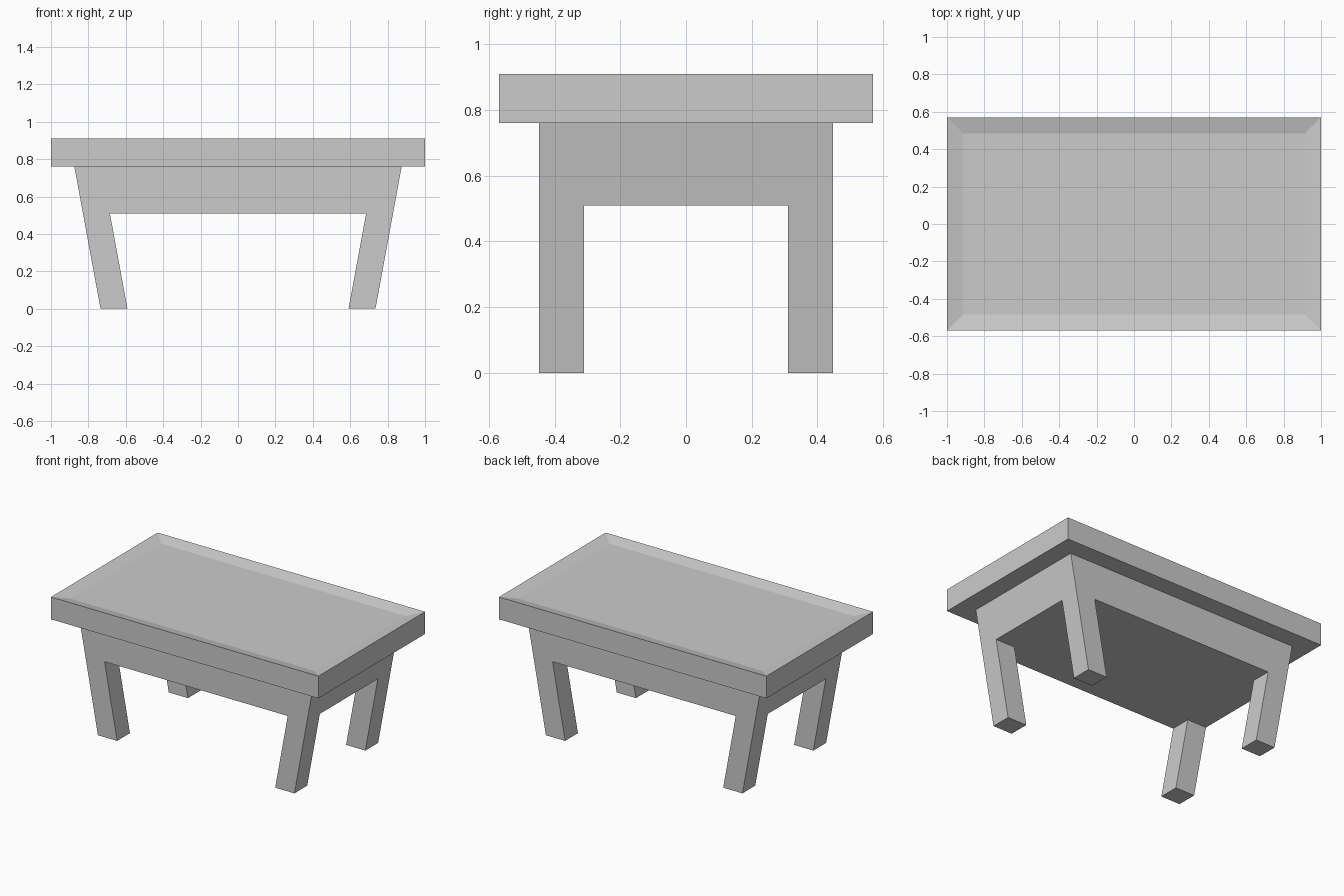
import bpy, bmesh
from mathutils import Matrix, Vector

if "Cube" in bpy.data.objects:
    bpy.data.objects.remove(bpy.data.objects["Cube"])

TOP_Z, APRON_Z, BOARD_Z = 0.91, 0.51, 0.76
SLOPE = 0.14 / 0.76          # sideways lean of the legs per unit of height


def box(half_x, half_y, z0, z1):
    bm = bmesh.new()
    size = Matrix.Diagonal((2 * half_x, 2 * half_y, z1 - z0, 1))
    bmesh.ops.create_cube(bm, size=1, matrix=Matrix.Translation((0, 0, (z0 + z1) / 2)) @ size)
    return bm


def finish(bm, name):
    bmesh.ops.recalc_face_normals(bm, faces=bm.faces)
    mesh = bpy.data.meshes.new(name)
    bm.to_mesh(mesh)
    bm.free()
    bpy.context.collection.objects.link(bpy.data.objects.new(name, mesh))


# Table top: slab with a shallow dished upper face
bm = box(1.0, 0.57, BOARD_Z, TOP_Z)
upper = max(bm.faces, key=lambda f: f.calc_center_median().z)
bmesh.ops.inset_region(bm, faces=[upper], thickness=0.12, depth=0)
for v in upper.verts:
    v.co.z = TOP_Z - 0.02
finish(bm, "table_top")

# Solid apron block, narrowing downwards in x
bm = box(0.875, 0.447, APRON_Z, BOARD_Z)
for v in bm.verts:
    if v.co.z < APRON_Z + 0.01:
        v.co.x *= 1 - SLOPE * (BOARD_Z - APRON_Z) / 0.875

# Cut lines that mark out the four leg corners
for axis, pos in ((0, 0.685), (1, 0.31)):
    for side in (-1, 1):
        point, normal = Vector(), Vector()
        point[axis], normal[axis] = side * pos, 1
        geom = bm.verts[:] + bm.edges[:] + bm.faces[:]
        bmesh.ops.bisect_plane(bm, geom=geom, plane_co=point, plane_no=normal)

# Legs: pull the corners down to the floor, leaning inwards
corners = []
for f in bm.faces:
    c = f.calc_center_median()
    if c.z < APRON_Z + 0.001 and abs(c.x) > 0.685 and abs(c.y) > 0.31:
        corners.append(f)
feet = bmesh.ops.extrude_discrete_faces(bm, faces=corners)["faces"]
for f in feet:
    for v in f.verts:
        v.co.x -= SLOPE * APRON_Z * (1 if v.co.x > 0 else -1)
        v.co.z = 0
bmesh.ops.remove_doubles(bm, verts=bm.verts, dist=0.0001)
finish(bm, "apron_and_legs")
